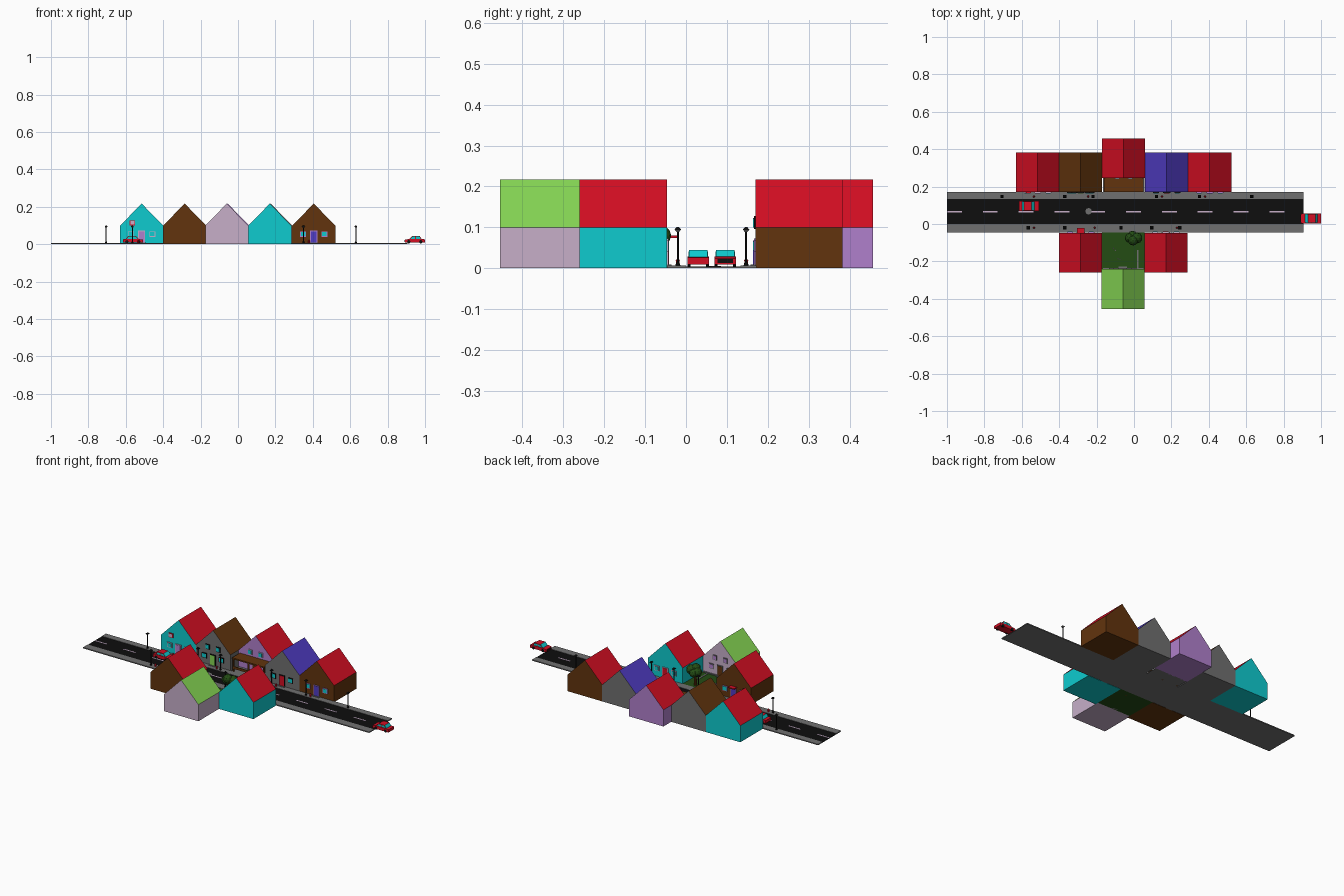
import bpy, bmesh, math
from mathutils import Matrix, Vector

if "Cube" in bpy.data.objects:
    bpy.data.objects.remove(bpy.data.objects["Cube"])

def lin(c):
    c /= 255
    return c / 12.92 if c <= 0.04045 else ((c + 0.055) / 1.055) ** 2.4

COLS = {'red': (212, 14, 35), 'brown': (98, 52, 13), 'cyan': (14, 203, 207),
        'lilac': (199, 175, 201), 'purple': (176, 128, 204), 'light green': (134, 214, 84),
        'dark green': (35, 76, 20), 'grey': (112, 112, 112), 'black': (14, 14, 14),
        'violet': (80, 60, 195)}
M = {}
for n, c in COLS.items():
    M[n] = bpy.data.materials.new(n)
    M[n].diffuse_color = (*[lin(v) for v in c], 1)

def finish(name, bm, *mats):
    bmesh.ops.recalc_face_normals(bm, faces=bm.faces)
    me = bpy.data.meshes.new(name)
    bm.to_mesh(me)
    bm.free()
    for m in mats:
        me.materials.append(M[m])
    ob = bpy.data.objects.new(name, me)
    bpy.context.collection.objects.link(ob)
    return ob

def box(name, x0, x1, y0, y1, z0, z1, mat):
    bm = bmesh.new()
    bmesh.ops.create_cube(bm, size=1)
    for v in bm.verts:
        v.co = Vector(((x0 + x1) / 2 + v.co.x * (x1 - x0),
                       (y0 + y1) / 2 + v.co.y * (y1 - y0),
                       (z0 + z1) / 2 + v.co.z * (z1 - z0)))
    return finish(name, bm, mat)

def cone(name, x, y, z0, z1, r0, r1, mat, n=8, rot=None):
    bm = bmesh.new()
    bmesh.ops.create_cone(bm, cap_ends=True, segments=n, radius1=r0, radius2=r1, depth=z1 - z0,
                          matrix=Matrix.Translation((x, y, (z0 + z1) / 2)) @ (rot or Matrix()))
    return finish(name, bm, mat)

def prism(name, prof, y0, y1, *mats):
    """Extrude an x-z outline along y."""
    bm = bmesh.new()
    f = bm.faces.new([bm.verts.new((x, y0, z)) for x, z in prof])
    ext = bmesh.ops.extrude_face_region(bm, geom=[f])['geom']
    bmesh.ops.translate(bm, vec=(0, y1 - y0, 0), verts=[g for g in ext if isinstance(g, bmesh.types.BMVert)])
    return finish(name, bm, *mats)

def plate(name, x, y, s, z, w, h, mat, frame, t=0.004):
    """Framed panel on a wall at y, facing s (-1 front, +1 back)."""
    def slab(nm, dx, dz0, dz1, d, m):
        a, b = sorted((y, y + s * d))
        box(nm, x - w / 2 - dx, x + w / 2 + dx, a, b, max(z - dz0, 0.002), z + h + dz1, m)
    slab(name + '_frame', 0.004, 0.004, 0.004, t, frame)
    slab(name, 0, 0, 0, t + 0.002, mat)

WALL, PEAK = 0.1, 0.217

def house(name, x0, x1, y0, y1, wall, roof):
    xm = (x0 + x1) / 2
    ob = prism(name, [(x0, 0), (x1, 0), (x1, WALL), (xm, PEAK), (x0, WALL)], y0, y1, wall, roof)
    for p in ob.data.polygons:            # roof slopes take the second colour
        if p.normal.z > 0.1:
            p.material_index = 1

# road, pavements, dashes and manhole
box('road_base', -1, 0.905, -0.045, 0.172, 0, 0.003, 'grey')
box('road_surface', -1, 0.905, 0.0, 0.133, 0.002, 0.004, 'black')
for y0, y1 in ((-0.045, 0), (0.133, 0.172)):
    box('pavement', -1, 0.905, y0, y1, 0.002, 0.006, 'grey')
for i in range(10):
    box('lane_dash', -1 + i * 0.1915, -0.92 + i * 0.1915, 0.062, 0.07, 0.003, 0.005, 'lilac')
cone('manhole', -0.243, 0.068, 0.003, 0.0055, 0.017, 0.017, 'grey', 16)

# houses: name, x range, y range, walls, roof, facing, door, window, frame
HOUSES = [
    ('house_a', -0.63, -0.4, 0.17, 0.383, 'cyan', 'red', -1, 'purple', 'cyan', 'lilac'),
    ('house_b', -0.4, -0.17, 0.17, 0.383, 'grey', 'brown', -1, 'light green', 'cyan', 'black'),
    ('house_c', -0.17, 0.06, 0.246, 0.457, 'purple', 'red', -1, 'brown', 'cyan', 'lilac'),
    ('house_d', 0.06, 0.29, 0.17, 0.383, 'grey', 'violet', -1, 'red', 'cyan', 'black'),
    ('house_e', 0.29, 0.52, 0.17, 0.383, 'brown', 'red', -1, 'violet', 'cyan', 'purple'),
    ('house_f', -0.4, -0.17, -0.26, -0.047, 'brown', 'red', 1, 'violet', 'cyan', 'purple'),
    ('house_g', -0.175, 0.055, -0.455, -0.24, 'lilac', 'light green', 1, 'brown', 'purple', 'grey'),
    ('house_h', 0.055, 0.285, -0.26, -0.047, 'cyan', 'red', 1, 'red', 'cyan', 'lilac'),
]
for n, x0, x1, y0, y1, wall, roof, s, door, win, frame in HOUSES:
    house(n, x0, x1, y0, y1, wall, roof)
    xm, y = (x0 + x1) / 2, (y0 if s < 0 else y1)
    plate(n + '_door', xm, y, s, 0.004, 0.03, 0.064, door, frame)
    box(n + '_doorstep', xm - 0.022, xm + 0.022, *sorted((y, y + s * 0.012)), 0, 0.009, 'grey')
    for d in (-0.057, 0.057):
        plate(n + '_window', xm + d, y, s, 0.043, 0.025, 0.022, win, frame)
    if n in ('house_b', 'house_c', 'house_g'):   # upper windows
        for d in (-0.035, 0.035):
            plate(n + '_upper_window', xm + d, y, s, 0.1, 0.02, 0.022, win, frame)
plate('gable_window', -0.565, 0.17, -1, 0.105, 0.022, 0.018, 'lilac', 'red')

# awning over a front-row door
box('awning', -0.305, -0.265, -0.047, -0.022, 0.074, 0.08, 'red')

# back garden with timber porch
box('porch_ground', -0.165, 0.055, 0.17, 0.25, 0, 0.003, 'grey')
box('porch_canopy', -0.16, 0.052, 0.172, 0.248, 0.078, 0.086, 'brown')
box('porch_rail', -0.16, 0.052, 0.174, 0.18, 0.02, 0.034, 'brown')
for x in (-0.155, -0.054, 0.047):
    box('porch_post', x - 0.004, x + 0.004, 0.174, 0.182, 0, 0.08, 'brown')

# front lawn, path, fence and tree
box('lawn', -0.17, 0.055, -0.24, -0.045, 0, 0.004, 'dark green')
box('garden_path', 0.016, 0.024, -0.235, -0.14, 0.003, 0.006, 'grey')
box('lawn_edge', -0.165, 0.05, -0.24, -0.234, 0.003, 0.01, 'grey')
for x, y in ((-0.11, -0.13), (-0.085, -0.185), (-0.075, -0.19), (-0.1, -0.14)):
    cone('flower', x, y, 0.003, 0.014, 0.002, 0.004, 'lilac', 6)
cone('tree_trunk', -0.01, -0.075, 0, 0.08, 0.009, 0.006, 'brown')
for x, y, z, r in ((-0.022, -0.075, 0.085, 0.027), (0.016, -0.075, 0.09, 0.029),
                   (-0.005, -0.088, 0.1, 0.027), (-0.008, -0.06, 0.08, 0.024)):
    bm = bmesh.new()
    bmesh.ops.create_icosphere(bm, subdivisions=2, radius=r, matrix=Matrix.Translation((x, y, z)))
    finish('tree_crown', bm, 'dark green')

# street lamps and hydrants
def lamp(x, y):
    cone('lamp_base', x, y, 0.004, 0.014, 0.007, 0.004, 'black')
    cone('lamp_post', x, y, 0.01, 0.09, 0.0025, 0.0025, 'black')
    cone('lamp_head', x, y, 0.088, 0.094, 0.004, 0.011, 'grey', 4, Matrix.Rotation(math.pi / 4, 4, 'Z'))
    cone('lamp_cap', x, y, 0.094, 0.101, 0.012, 0.003, 'black', 4, Matrix.Rotation(math.pi / 4, 4, 'Z'))

def hydrant(x, y):
    cone('hydrant', x, y, 0.004, 0.018, 0.0045, 0.0045, 'red')
    cone('hydrant_cap', x, y, 0.018, 0.023, 0.0055, 0.002, 'red')

for y, lamps, hyds in ((0.147, (-0.705, -0.37, -0.22, 0.12, 0.35, 0.63), (-0.535, -0.245, 0.15, 0.38)),
                       (-0.02, (-0.565, -0.37, -0.07, 0.095, 0.245), (-0.535, -0.21, 0.23))):
    for x in lamps:
        lamp(x, y)
    for x in hyds:
        hydrant(x, y)

# cars
def car(cx, cy, s):
    """s is the direction of the black-grilled end."""
    X = lambda v: cx + s * v
    w = 0.026
    prism('car_body', [(X(-0.0535), 0.009), (X(0.0535), 0.009), (X(0.0535), 0.024), (X(0.03), 0.028),
                       (X(-0.035), 0.028), (X(-0.0535), 0.026)], cy - w, cy + w, 'red')
    ob = prism('car_cabin', [(X(-0.037), 0.027), (X(0.031), 0.027), (X(0.014), 0.044), (X(-0.026), 0.044)],
               cy - w + 0.003, cy + w - 0.003, 'red', 'cyan')
    for p in ob.data.polygons:            # sloping ends are glass
        if 0.2 < p.normal.z < 0.95:
            p.material_index = 1
    for sd in (-1, 1):
        y = cy + sd * (w - 0.003)
        for a, b, c, d in ((-0.031, -0.006, -0.006, -0.024), (-0.002, 0.024, 0.012, -0.002)):
            prism('car_side_window', [(X(a), 0.029), (X(b), 0.029), (X(c), 0.041), (X(d), 0.041)],
                  y, y + sd * 0.001, 'cyan')
        for dx in (-0.032, 0.032):
            cone('wheel', X(dx), cy + sd * 0.023, 0.0095, 0.0165, 0.009, 0.009, 'black', 12,
                 Matrix.Rotation(math.pi / 2, 4, 'X'))
    box('car_grille', *sorted((X(0.053), X(0.0545))), cy - 0.019, cy + 0.019, 0.012, 0.022, 'black')

car(-0.562, 0.096, 1)
car(0.9455, 0.03, -1)

for m in bpy.data.materials:
    if m.users and not m.is_grease_pencil:
        m.use_nodes = True
        m.node_tree.nodes["Principled BSDF"].inputs["Base Color"].default_value = m.diffuse_color
